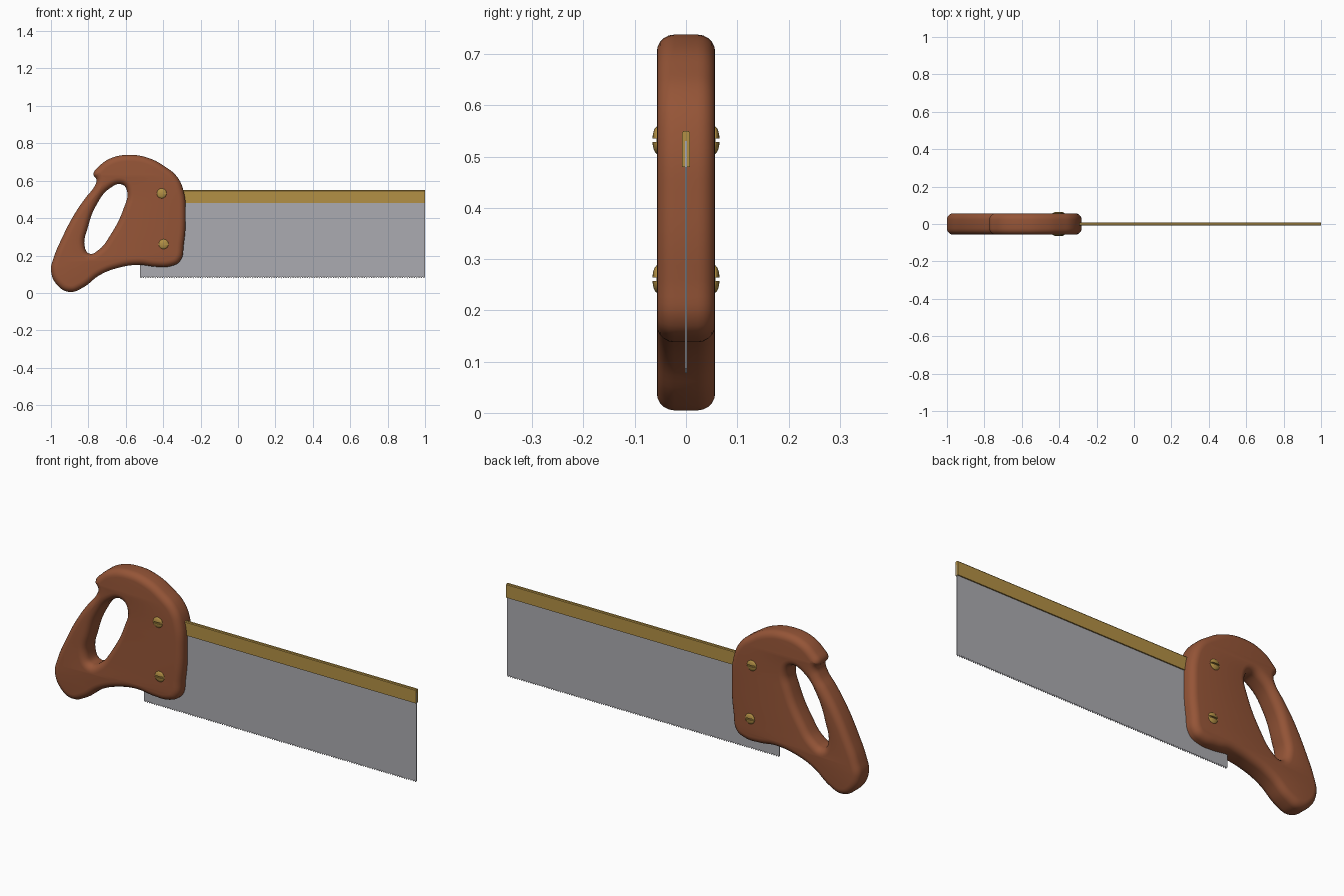
import bpy, bmesh, math
from mathutils import Vector, Matrix

cube = bpy.data.objects.get("Cube")
if cube:
    bpy.data.objects.remove(cube)


def material(name, rgb):
    m = bpy.data.materials.new(name)
    m.use_nodes = True
    m.diffuse_color = (*rgb, 1)
    m.node_tree.nodes["Principled BSDF"].inputs["Base Color"].default_value = (*rgb, 1)
    return m


WOOD = material("reddish wood", (0.30, 0.09, 0.038))
BRASS = material("brass", (0.45, 0.28, 0.06))
STEEL = material("steel", (0.41, 0.41, 0.44))


def add_object(name, mesh, mat, smooth=False):
    ob = bpy.data.objects.new(name, mesh)
    bpy.context.collection.objects.link(ob)
    mesh.materials.clear()
    mesh.materials.append(mat)
    if smooth:
        bpy.ops.object.select_all(action="DESELECT")
        ob.select_set(True)
        bpy.context.view_layer.objects.active = ob
        bpy.ops.object.shade_smooth_by_angle(angle=math.radians(40))
    return ob


def prism(name, points, direction, mat):
    """Extrude a flat outline along a direction into a closed solid."""
    bm = bmesh.new()
    face = bm.faces.new([bm.verts.new(p) for p in points])
    moved = bmesh.ops.extrude_face_region(bm, geom=[face])["geom"]
    bmesh.ops.translate(bm, vec=direction, verts=[v for v in moved if isinstance(v, bmesh.types.BMVert)])
    bmesh.ops.recalc_face_normals(bm, faces=bm.faces)
    mesh = bpy.data.meshes.new(name)
    bm.to_mesh(mesh)
    bm.free()
    return add_object(name, mesh, mat)


# Handle: rounded outline with a slanted grip hole
OUTLINE = [(-1, .12), (-.965, .04), (-.9, .005), (-.83, .028), (-.74, .095), (-.645, .133),
           (-.53, .15), (-.44, .14), (-.36, .143), (-.31, .17), (-.29, .26), (-.28, .41),
           (-.29, .54), (-.325, .62), (-.39, .675), (-.475, .72), (-.58, .738), (-.68, .72),
           (-.745, .675), (-.773, .635), (-.757, .605), (-.77, .565), (-.81, .515),
           (-.875, .42), (-.945, .285), (-.985, .19)]
HOLE = [(-.62, .58), (-.592, .54), (-.61, .455), (-.685, .305), (-.745, .23),
        (-.795, .21), (-.82, .25), (-.803, .35), (-.757, .47), (-.685, .56)]
THICK, ROUND = 0.057, 0.034

curve = bpy.data.curves.new("handle_outline", "CURVE")
curve.dimensions = "2D"
curve.fill_mode = "BOTH"
curve.resolution_u = 6
curve.extrude = THICK - ROUND
curve.bevel_depth = ROUND
curve.bevel_resolution = 4
curve.offset = -ROUND
for loop in (OUTLINE, HOLE):
    spline = curve.splines.new("BEZIER")
    spline.bezier_points.add(len(loop) - 1)
    spline.use_cyclic_u = True
    for bp, (x, z) in zip(spline.bezier_points, loop):
        bp.co = (x, z, 0)
        bp.handle_left_type = bp.handle_right_type = "AUTO"
helper = bpy.data.objects.new("handle_outline", curve)
bpy.context.collection.objects.link(helper)
bpy.context.view_layer.update()
mesh = bpy.data.meshes.new_from_object(helper.evaluated_get(bpy.context.evaluated_depsgraph_get()))
bpy.data.objects.remove(helper)
mesh.transform(Matrix.Rotation(math.pi / 2, 4, "X"))
bm = bmesh.new()
bm.from_mesh(mesh)
bmesh.ops.remove_doubles(bm, verts=bm.verts, dist=0.0004)
bmesh.ops.recalc_face_normals(bm, faces=bm.faces)
bm.to_mesh(mesh)
bm.free()
add_object("handle", mesh, WOOD, smooth=True)

# Blade: thin plate with fine teeth along the lower edge
LEFT, RIGHT, TEETH, HALF = -0.525, 1.0, 120, 0.002
pitch = (RIGHT - LEFT) / TEETH
edge = [(RIGHT, -HALF, 0.53), (LEFT, -HALF, 0.53)]
for i in range(TEETH):
    edge += [(LEFT + i * pitch, -HALF, 0.087), (LEFT + (i + 0.5) * pitch, -HALF, 0.078)]
edge.append((RIGHT, -HALF, 0.087))
prism("blade", edge, Vector((0, 2 * HALF, 0)), STEEL)

# Stiffening back: folded channel that straddles the blade
side = [(HALF, .53), (HALF, .48), (.008, .48), (.008, .546), (.005, .55)]
channel = side + [(-y, z) for y, z in reversed(side)]
prism("back_strip", [(-0.34, y, z) for y, z in channel], Vector((1.34, 0, 0)), BRASS)


# Screws: slotted domed heads on both faces
def screw(name, x, z, sign):
    bm = bmesh.new()
    for half in (1, -1):
        part = bmesh.new()
        bmesh.ops.create_uvsphere(part, u_segments=24, v_segments=12, radius=1)
        bmesh.ops.scale(part, vec=(0.027, 0.027, 0.010), verts=part.verts)
        for co, no in (((0, half * 0.0035, 0), (0, -half, 0)), ((0, 0, 0), (0, 0, -1))):
            cut = bmesh.ops.bisect_plane(part, geom=part.verts[:] + part.edges[:] + part.faces[:],
                                         plane_co=co, plane_no=no, clear_outer=True)["geom_cut"]
            bmesh.ops.edgeloop_fill(part, edges=[e for e in cut if isinstance(e, bmesh.types.BMEdge)])
        tmp = bpy.data.meshes.new("screw_half")
        part.to_mesh(tmp)
        part.free()
        bm.from_mesh(tmp)
        bpy.data.meshes.remove(tmp)
    bmesh.ops.create_cone(bm, cap_ends=True, segments=24, radius1=0.0265, radius2=0.0265, depth=0.004)
    bmesh.ops.recalc_face_normals(bm, faces=bm.faces)
    turn = Matrix.Rotation(-sign * math.pi / 2, 4, "X")
    bm.transform(Matrix.Translation((x, sign * 0.0555, z)) @ turn)
    mesh = bpy.data.meshes.new(name)
    bm.to_mesh(mesh)
    bm.free()
    add_object(name, mesh, BRASS, smooth=True)


for level, x, z in (("upper", -0.408, 0.532), ("lower", -0.398, 0.261)):
    for face, sign in (("front", -1), ("back", 1)):
        screw(f"{level}_{face}_screw", x, z, sign)
